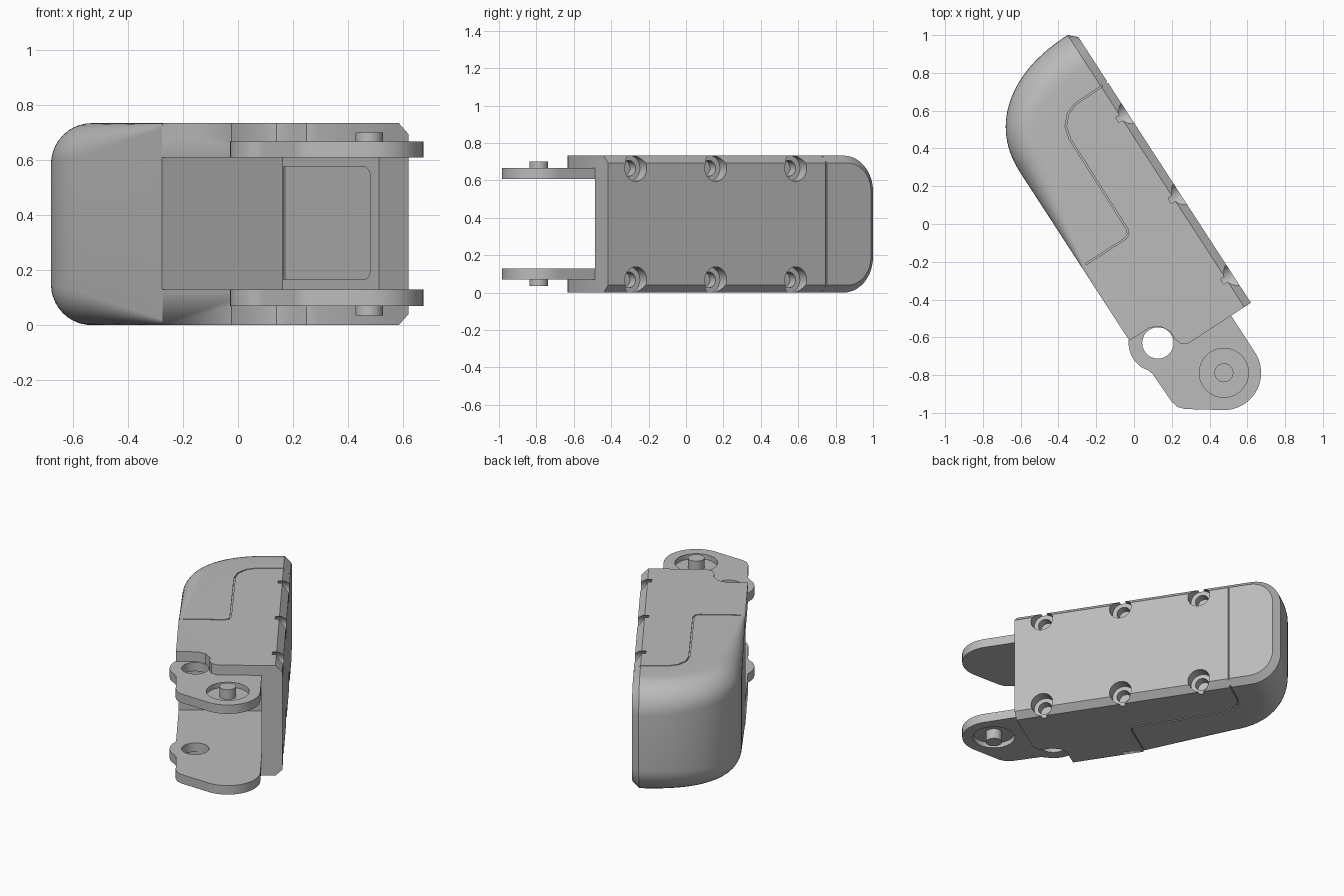
import bpy, bmesh, math
from mathutils import Matrix, Vector

if "Cube" in bpy.data.objects:
    bpy.data.objects.remove(bpy.data.objects["Cube"])

# Local frame: x runs along the segment, y towards the cover plate, z up
TURN = Matrix.Rotation(math.radians(-57), 4, "Z")
H = 0.733
PIN = (0.92, -0.03)
HOLE = (0.597, -0.237)

grey = bpy.data.materials.new("plain grey")
grey.use_nodes = True
GREY = (0.5, 0.5, 0.5, 1)
grey.diffuse_color = GREY
grey.node_tree.nodes["Principled BSDF"].inputs["Base Color"].default_value = GREY


def make(name, bm):
    bmesh.ops.remove_doubles(bm, verts=bm.verts, dist=1e-5)
    bmesh.ops.recalc_face_normals(bm, faces=bm.faces)
    mesh = bpy.data.meshes.new(name)
    bm.to_mesh(mesh)
    bm.free()
    mesh.materials.append(grey)
    ob = bpy.data.objects.new(name, mesh)
    bpy.context.collection.objects.link(ob)
    return ob


def loft(name, rings):
    """Closed solid through rings of equal point count."""
    bm = bmesh.new()
    rows = [[bm.verts.new(p) for p in ring] for ring in rings]
    n = len(rows[0])
    for low, high in zip(rows, rows[1:]):
        for i in range(n):
            j = (i + 1) % n
            bm.faces.new((low[i], low[j], high[j], high[i]))
    bm.faces.new(rows[0][::-1])
    bm.faces.new(rows[-1])
    return make(name, bm)


def prism(name, pts, lo, hi):
    return loft(name, [[(x, y, z) for x, y in pts] for z in (lo, hi)])


def arc(centre, r, start, end, n=24):
    angles = [math.radians(start + (end - start) * i / n) for i in range(n + 1)]
    return [(centre[0] + r * math.cos(t), centre[1] + r * math.sin(t)) for t in angles]


def disc(name, centre, r, lo, hi):
    return prism(name, arc(centre, r, 0, 360, 40)[:-1], lo, hi)


def box(name, x0, x1, y0, y1, z0, z1):
    return prism(name, [(x0, y0), (x1, y0), (x1, y1), (x0, y1)], z0, z1)


def bore(x, z, r, y0, y1):
    """Cylinder cutter along y."""
    ring = arc((x, z), r, 0, 360, 28)[:-1]
    return loft("bore", [[(px, y, pz) for px, pz in ring] for y in (y0, y1)])


def cut(targets, cutter):
    cutter.hide_render = True
    for ob in targets:
        mod = ob.modifiers.new("cut", "BOOLEAN")
        mod.operation = "DIFFERENCE"
        mod.solver = "EXACT"
        mod.object = cutter
        bpy.context.view_layer.objects.active = ob
        bpy.ops.object.modifier_apply(modifier=mod.name)
    bpy.data.objects.remove(cutter)


# Housing: outline points with outward normal and edge radius
SIDE, BACK, END, BEND, TIP, RAD = -0.357, 0.25, 0.687, -0.55, -1.03, 0.19
outline = [(END, BACK, 0, 1, 0), (END, SIDE, 0, -1, 0), (0.05, SIDE, 0, -1, 0)]
for i in range(8):
    f = i / 8
    outline.append((0.04 + f * (BEND - 0.04), SIDE, 0, -1, 0.02 + 0.11 * f))
STEPS, POW = 28, 2.25
for i in range(STEPS + 1):
    t = math.pi / 2 * i / STEPS
    s, c = math.sin(t), max(math.cos(t), 0)
    s, c = s ** (2 / POW), c ** (2 / POW)
    # gradient of the superellipse gives the outward normal
    n = Vector((-(s ** (POW - 1)) / (BEND - TIP), -(c ** (POW - 1)) / (BACK - SIDE))).normalized()
    outline.append((BEND + (TIP - BEND) * s, BACK + (SIDE - BACK) * c, n.x, n.y,
                    0.13 + (RAD - 0.13) * i / STEPS))

ARC = 10
levels = [(k, False) for k in range(ARC, -1, -1)] + [(k, True) for k in range(ARC + 1)]
rings = []
for k, upper in levels:
    t = math.pi / 2 * k / ARC
    ring = []
    for x, y, nx, ny, r in outline:
        d, z = r * (1 - math.cos(t)), r * (1 - math.sin(t))
        ring.append((x - nx * d, y - ny * d, H - z if upper else z))
    rings.append(ring)
housing = loft("housing", rings)

# Cover plate with a chamfered rim
plate_rings = []
for y, c in ((BACK, 0), (0.292, 0.04)):
    r = RAD - c
    rim = [(END, c)] + arc((TIP + RAD, RAD), r, -90, -180, ARC)
    rim += arc((TIP + RAD, H - RAD), r, 180, 90, ARC) + [(END, H - c)]
    plate_rings.append([(x, y, z) for x, z in rim])
plate = loft("cover_plate", plate_rings)

# Open channel between the fork arms, with a shallow rounded panel in its floor
cut([housing], box("channel", 0.044, 1, -0.6, 0.165, 0.13, 0.608))
panel = [(0.05, 0.165)] + arc((0.585, 0.21), 0.045, -90, 0, 6)
panel += arc((0.585, 0.53), 0.045, 0, 90, 6) + [(0.05, 0.575)]
cut([housing], loft("panel", [[(x, y, z) for x, z in panel] for y in (0.1, 0.172)]))

# Corner relief above and below the fork arms
relief = [(0.505, -0.5), (0.505, -0.23), (0.53, -0.178), (0.58, -0.15), (0.63, -0.149),
          (0.668, -0.137), (0.69, -0.095), (0.9, -0.09), (0.9, -0.5)]
for lo, hi in ((-0.1, 0.07), (0.667, 0.9)):
    cut([housing], prism("relief", relief, lo, hi))
cut([housing], disc("through_hole", HOLE, 0.083, -0.1, 0.9))

# Fine seams around the shell
path = [Vector(p) for p in ((0.04, -0.33), (0.04, -0.08), (0.03, -0.056), (0.005, -0.045),
        (-0.56, -0.04), (-0.63, -0.022), (-0.68, 0.025), (-0.702, 0.085), (-0.705, 0.3))]
left, right = [], []
for i, p in enumerate(path):
    d = (path[min(i + 1, len(path) - 1)] - path[max(i - 1, 0)]).normalized() * 0.004
    left.append((p.x - d.y, p.y + d.x))
    right.append((p.x + d.y, p.y - d.x))
for lo, hi in ((-0.1, 0.008), (H - 0.008, 0.9)):
    cut([housing, plate], prism("seam", left + right[::-1], lo, hi))
cut([plate], box("plate_seam", -0.709, -0.701, 0.284, 0.4, -0.1, 0.9))

# Counterbored screw holes
for x in (-0.51, 0, 0.51):
    for z in (0.068, H - 0.068):
        cut([housing, plate], bore(x, z, 0.07, 0.225, 0.4))
        cut([housing], bore(x, z, 0.042, 0.17, 0.24))

# Fork arms with pivot pins
arm = [(0.4, -0.3)] + arc(HOLE, 0.155, -140, -65, 14)
arm += [(0.685, -0.362), (0.717, -0.35), (0.9, -0.345), (0.937, -0.335), (0.968, -0.308)]
arm += arc(PIN, 0.197, -33, 90) + [(0.4, 0.167)]
parts = [housing, plate]
for label, inner, outer, pin_end in (("lower", 0.13, 0.07, 0.035), ("upper", 0.608, 0.667, 0.7)):
    lug = prism(label + "_fork_arm", arm, min(inner, outer), max(inner, outer))
    floor = inner + (outer - inner) * 0.45
    far = outer + (outer - inner)
    cut([lug], disc("pin_recess", PIN, 0.13, min(floor, far), max(floor, far)))
    cut([lug], disc("arm_hole", HOLE, 0.083, -0.1, 0.9))
    base = inner + (outer - inner) * 0.3
    pin = disc(label + "_pivot_pin", PIN, 0.05, min(base, pin_end), max(base, pin_end))
    parts += [lug, pin]

# Turn into place and shade
bpy.ops.object.select_all(action="DESELECT")
for ob in parts:
    ob.data.transform(TURN)
    ob.select_set(True)
bpy.context.view_layer.objects.active = housing
bpy.ops.object.shade_smooth_by_angle(angle=math.radians(30))
